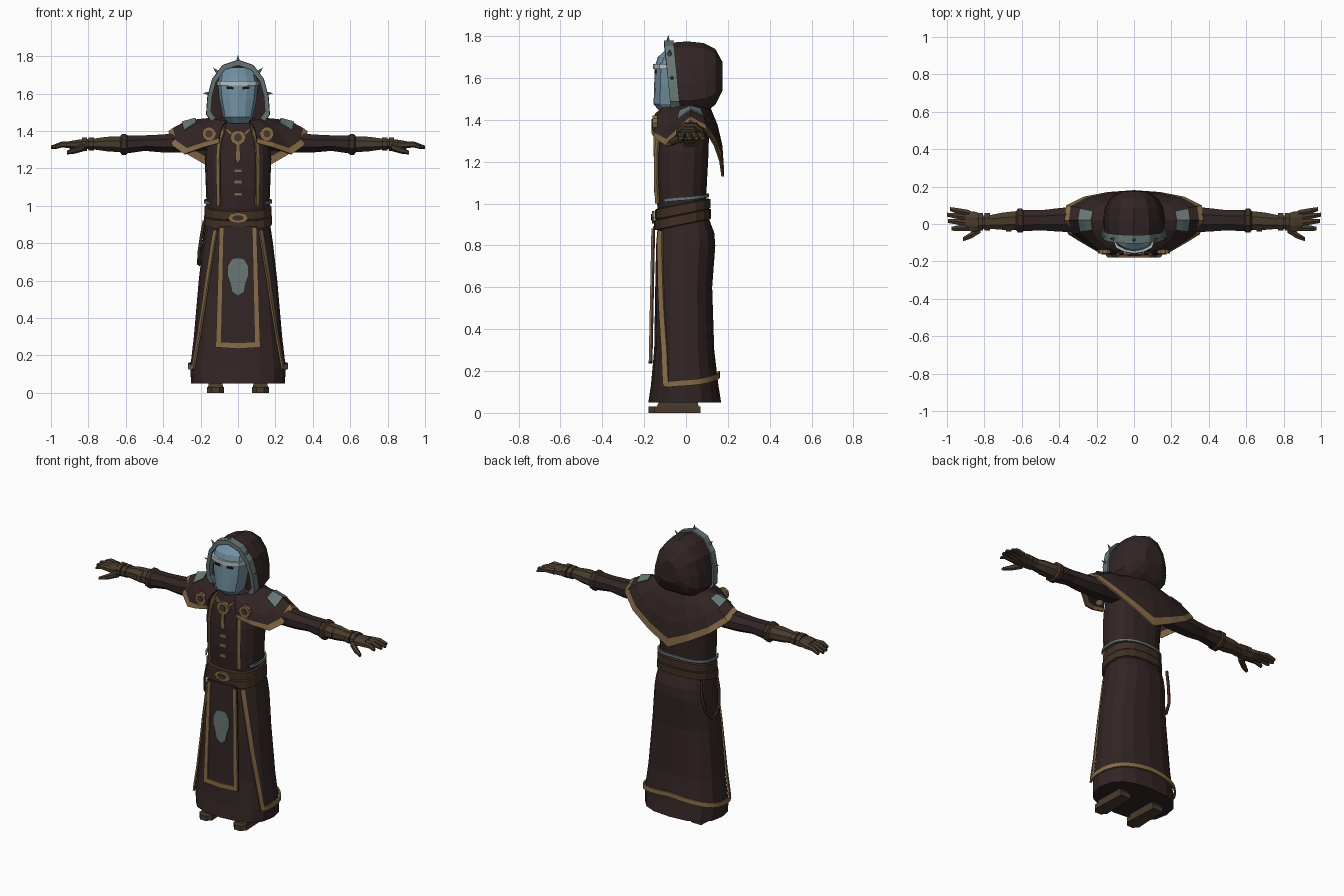
import bpy, bmesh, math
from mathutils import Vector

if "Cube" in bpy.data.objects:
    bpy.data.objects.remove(bpy.data.objects["Cube"])


def material(name, r, g, b):
    lin = [((c / 255 + 0.055) / 1.055) ** 2.4 for c in (r, g, b)]
    m = bpy.data.materials.new(name)
    m.diffuse_color = (*lin, 1)
    m.use_nodes = True
    m.node_tree.nodes["Principled BSDF"].inputs["Base Color"].default_value = m.diffuse_color
    return m


ROBE = material("dark_robe", 50, 37, 36)
GOLD = material("tan_trim", 134, 107, 72)
LEATHER = material("brown_leather", 72, 58, 44)
BELT = material("belt_brown", 64, 47, 37)
MASK = material("steel_blue", 114, 145, 162)
GREY = material("grey_green", 102, 118, 116)
PALE = material("pale_grey", 180, 192, 198)
DARK = material("near_black", 24, 19, 19)


def loft(name, rings, mat, closed=True, cap=True, mirror=False, thick=0):
    """Skin a list of point rings into one mesh."""
    bm = bmesh.new()
    rows = [[bm.verts.new(p) for p in r] for r in rings]
    n = len(rows[0])
    for a, b in zip(rows, rows[1:]):
        for i in range(n if closed else n - 1):
            j = (i + 1) % n
            bm.faces.new((a[i], a[j], b[j], b[i]))
    if closed and cap:
        bm.faces.new(rows[0])
        bm.faces.new(rows[-1])
    bmesh.ops.recalc_face_normals(bm, faces=bm.faces)
    me = bpy.data.meshes.new(name)
    bm.to_mesh(me)
    bm.free()
    ob = bpy.data.objects.new(name, me)
    bpy.context.collection.objects.link(ob)
    me.materials.append(mat)
    if thick:
        s = ob.modifiers.new("thickness", 'SOLIDIFY')
        s.thickness, s.offset = thick, 0
    if mirror:
        ob.modifiers.new("mirror", 'MIRROR')
    return ob


def spow(v):
    return math.copysign(abs(v) ** 0.8, v)


def level(levels, z):
    """Interpolate (half width, front y, back y) at height z."""
    z = min(max(z, levels[0][0]), levels[-1][0])
    for a, b in zip(levels, levels[1:]):
        if z <= b[0]:
            t = (z - a[0]) / (b[0] - a[0])
            return [a[k] + (b[k] - a[k]) * t for k in (1, 2, 3)]


def surf(levels, a, z, off=0.0):
    hx, yf, yb = level(levels, z)
    return Vector(((hx + off) * spow(math.sin(a)),
                   (yf + yb) / 2 - ((yb - yf) / 2 + off) * spow(math.cos(a)), z))


def body(name, levels, mat, n=16):
    return loft(name, [[surf(levels, 2 * math.pi * i / n, l[0]) for i in range(n)] for l in levels], mat)


def ribbon(name, levels, path, mat, width=0.028, mirror=True, off=0.008):
    """Trim strip lying on a body; path holds (angle in degrees, z)."""
    pts = []
    for (a, z), (b, w) in zip(path, path[1:]):
        pts += [surf(levels, math.radians(a + (b - a) * k / 14), z + (w - z) * k / 14, off) for k in range(14)]
    pts.append(surf(levels, math.radians(path[-1][0]), path[-1][1], off))
    rows = []
    for i, p in enumerate(pts):
        t = (pts[min(i + 1, len(pts) - 1)] - pts[max(i - 1, 0)]).normalized()
        out = Vector((p.x, p.y + 0.01, 0)).normalized()
        side = t.cross(out).normalized() * width / 2
        rows.append([p - side, p + side])
    return loft(name, rows, mat, closed=False, mirror=mirror, thick=0.01)


def limb(name, sections, mat, n=8, mirror=True):
    """Tube along x from (x, y, z, radius y, radius z)."""
    return loft(name, [[(x, y + ry * math.cos(2 * math.pi * (i + .5) / n), z + rz * math.sin(2 * math.pi * (i + .5) / n))
                        for i in range(n)] for x, y, z, ry, rz in sections], mat, mirror=mirror)


def plate(name, outline, y, mat, thick=0.008, mirror=False, slope=0.0):
    """Front facing slab from an (x, z) outline."""
    return loft(name, [[(x, y + slope * z + d, z) for x, z in outline] for d in (0, -thick)], mat, mirror=mirror)


def disc(x, z, rx, rz, n=10):
    return [(x + rx * math.cos(2 * math.pi * i / n), z + rz * math.sin(2 * math.pi * i / n)) for i in range(n)]


# Skirt and torso
SKIRT = [(.05, .25, -.18, .168), (.13, .256, -.168, .155), (.3, .236, -.152, .135), (.6, .21, -.147, .125),
         (.8, .187, -.143, .14), (.86, .178, -.138, .135), (.94, .165, -.13, .105)]
TORSO = [(.9, .165, -.13, .1), (1.0, .168, -.138, .095), (1.1, .172, -.145, .1), (1.25, .178, -.143, .108),
         (1.36, .165, -.13, .11), (1.43, .13, -.105, .1), (1.47, .09, -.08, .08)]
body("skirt", SKIRT, ROBE)
body("torso", TORSO, ROBE)
ribbon("skirt_trim", SKIRT, [(36, .87), (48, .5), (63, .135), (110, .15), (180, .185)], GOLD)
ribbon("jacket_hem", TORSO, [(55, 1.015), (120, 1.03), (180, 1.04)], GREY, 0.016)
ribbon("jacket_front_trim", TORSO, [(30, 1.0), (29, 1.2), (29, 1.32), (26, 1.39), (30, 1.45)], GOLD, 0.022, off=.012)

# Hanging front panel with frame and emblem
plate("front_panel", [(-.118, .245), (0, .235), (.118, .245), (.1, .89), (-.1, .89)], -.165, ROBE, .01, slope=.02)
plate("panel_side_trim", [(.092, .25), (.119, .25), (.1, .88), (.078, .88)], -.175, GOLD, mirror=True, slope=.02)
plate("panel_bottom_trim", [(-.119, .243), (0, .235), (.119, .243), (.119, .272), (0, .265), (-.119, .272)],
      -.175, GOLD, slope=.02)
plate("panel_emblem", [(0, .52), (.03, .54), (.04, .59), (.055, .63), (.052, .68), (.03, .715), (0, .72),
                       (-.03, .715), (-.052, .68), (-.055, .63), (-.04, .59), (-.03, .54)], -.175, GREY, .006, slope=.02)


# Tilted belts, buckle and hanging strap
def belt(name, z, off):
    rings = []
    for dz, o in ((-.027, 0), (-.022, off), (.022, off), (.027, 0)):
        ring = [surf([(.8, .165, -.135, .102), (1.1, .165, -.135, .102)], 2 * math.pi * i / 16, z + dz, o) for i in range(16)]
        rings.append([(p.x, p.y, p.z + .2 * (p.y + .01)) for p in ring])
    loft(name, rings, BELT)


belt("lower_belt", .925, .018)
belt("upper_belt", .975, .014)
plate("buckle", disc(0, .935, .055, .03, 8), -.15, GOLD, .012)
plate("buckle_centre", disc(0, .935, .032, .015, 8), -.161, BELT, .006)
cu = bpy.data.curves.new("hanging_strap", 'CURVE')
cu.dimensions, cu.bevel_depth, cu.bevel_resolution = '3D', .009, 0
sp = cu.splines.new('POLY')
strap = [(-.17, .09, .93), (-.18, .095, .82), (-.195, .08, .73), (-.207, .04, .685), (-.21, 0, .69),
         (-.208, -.035, .75), (-.195, -.05, .84), (-.18, -.05, .92)]
sp.points.add(len(strap) - 1)
for q, p in zip(sp.points, strap):
    q.co = (*p, 1)
cu.materials.append(BELT)
bpy.context.collection.objects.link(bpy.data.objects.new("hanging_strap", cu))

# Shoulder mantle, lowest row is the trim
neck = [(.06, -.115, 1.45), (.10, -.1, 1.455), (.13, -.06, 1.46), (.14, -.02, 1.465), (.14, .02, 1.465),
        (.13, .05, 1.465), (.11, .08, 1.46), (.06, .1, 1.46), (0, .11, 1.46)]
hem = [(.10, -.158, 1.335), (.19, -.145, 1.31), (.285, -.09, 1.275), (.35, -.05, 1.32), (.368, .02, 1.395),
       (.36, .095, 1.35), (.27, .14, 1.275), (.14, .165, 1.2), (0, .175, 1.13)]
rows = []
for t in (0, .3, .6, .86, 1):
    row = []
    for a, b in zip(neck, hem):
        p = Vector(a).lerp(Vector(b), t)
        o = Vector((0 if b[0] == 0 else p.x, p.y, 0)).normalized() * .02 + Vector((0, 0, .015))
        row.append(p + o * math.sin(math.pi * t))
    rows.append(row)
mantle = loft("mantle", rows, ROBE, closed=False, mirror=True, thick=.012)
mantle.data.materials.append(GOLD)
for f in mantle.data.polygons:
    f.material_index = int(f.index >= 3 * 8)
# Grey shoulder patches follow the mantle surface
patch = [[rows[1][i].lerp(rows[2][i], t) + Vector((.004, 0, .011)) for i in range(3, 6)] for t in (.0, .5, 1.0)]
loft("shoulder_patch", patch, GREY, closed=False, mirror=True, thick=.006)

# Chest ornaments
plate("brooch", disc(.155, 1.385, .037, .037), -.137, GOLD, .022, mirror=True)
plate("brooch_centre", disc(.155, 1.385, .02, .02, 8), -.158, LEATHER, .006, mirror=True)
plate("medallion", disc(0, 1.365, .042, .04), -.135, GOLD, .02)
plate("medallion_centre", disc(0, 1.365, .022, .022, 8), -.154, LEATHER, .006)
plate("pendant", [(0, 1.225), (.014, 1.25), (.01, 1.33), (-.01, 1.33), (-.014, 1.25)], -.146, GOLD, .01)
plate("collar_link", [(.03, 1.37), (.065, 1.40), (.065, 1.42), (.03, 1.39)], -.125, GOLD, .014, mirror=True)
for z in (1.185, 1.125, 1.06):
    plate("button", [(-.024, z - .008), (.024, z - .008), (.02, z + .012), (-.02, z + .012)], -.143, GOLD, .01)

# Arms, gauntlets and hands
limb("sleeve", [(.1, .02, 1.36, .07, .06), (.3, .025, 1.34, .075, .06), (.4, .022, 1.333, .068, .052),
                (.5, .02, 1.335, .058, .045), (.6, .018, 1.328, .062, .053)], ROBE)
limb("cuff", [(.59, .018, 1.328, .06, .052), (.6, .018, 1.328, .07, .06), (.62, .018, 1.328, .07, .06),
              (.63, .018, 1.328, .055, .046)], BELT)
limb("gauntlet", [(.62, .018, 1.328, .056, .046), (.7, .015, 1.33, .05, .042), (.78, .01, 1.33, .038, .03),
                  (.84, .01, 1.33, .04, .026)], LEATHER)
for x, r in ((.67, .055), (.785, .05), (.82, .052)):
    limb("wrist_strap", [(x - .014, .012, 1.33, r, r * .75), (x + .014, .012, 1.33, r, r * .75)], LEATHER)
limb("palm", [(.81, .01, 1.328, .045, .028), (.85, .012, 1.326, .058, .03), (.9, .018, 1.325, .058, .022)], LEATHER)
for y0, y1, x1 in ((.058, .08, .985), (.033, .05, 1.0), (.007, .016, .995), (-.02, -.025, .975)):
    limb("finger", [(.88, y0, 1.325, .019, .019), (.94, (y0 + y1) / 2, 1.328, .018, .016),
                    (x1, y1, 1.312, .012, .009)], LEATHER, 6)
limb("thumb", [(.82, -.025, 1.315, .025, .022), (.87, -.06, 1.297, .02, .018), (.915, -.082, 1.284, .012, .01)], LEATHER, 6)

# Hood with spiked rim
half = [(0, 1.775), (.08, 1.748), (.135, 1.675), (.16, 1.58), (.166, 1.49), (.13, 1.44), (.07, 1.42)]
arch = [(-x, z) for x, z in half[:0:-1]] + half
MID = 1.59


def rim_y(z):
    return -.085 + (1.78 - z) * .1


loft("hood", [[(x * s, y + (rim_y(z) + .065) * k, MID + dz + (z - MID) * s) for x, z in arch]
              for y, s, dz, k in ((-.045, .97, 0, 1), (.02, 1.0, 0, .6), (.09, .93, .005, .3),
                                  (.14, .75, .01, 0), (.175, .38, .015, 0))], ROBE)
loft("hood_rim", [[(x * s, rim_y(z) + d, MID + (z - MID) * s) for s, d in ((.87, -.02), (1.02, -.02), (1.03, .025), (.9, .025))]
                  for x, z in arch], GREY)
for x, z in ((0, 1.775), (.112, 1.715), (-.112, 1.715), (.156, 1.6), (-.156, 1.6)):
    d = Vector((x, 0, z - MID)).normalized()
    bpy.ops.mesh.primitive_cone_add(vertices=5, radius1=.014, radius2=0, depth=.045,
                                    location=Vector((x, rim_y(z), z)) + d * .01, rotation=d.to_track_quat('Z', 'Y').to_euler())
    bpy.context.object.name = "rim_spike"
    bpy.context.object.data.materials.append(GREY)


# Face mask with brow band and eye slits
def face_ring(z, hx, yf, o=0.0):
    h = [(1, -.045), (1, -.075), (.85, yf + .03), (.45, yf + .008)]
    right = [((hx + o) * k, y - o, z) for k, y in h]
    return right + [(0, yf - o, z)] + [(-x, y, w) for x, y, w in right[::-1]]


loft("mask", [face_ring(*r) for r in ((1.44, .055, -.125), (1.475, .08, -.155), (1.57, .1, -.152),
                                      (1.65, .108, -.15), (1.7, .098, -.135), (1.74, .065, -.09))], MASK)
loft("brow_band", [face_ring(z, .106, -.15, .007) for z in (1.642, 1.668)], PALE)
plate("eye_slit", [(.025, 1.622), (.062, 1.626), (.062, 1.638), (.025, 1.636)], -.14, DARK, .009, mirror=True)

# Boots
loft("boot", [[(x, y * 1.0, z) for x, y in ((.075, -.15), (.1, -.18), (.14, -.18), (.165, -.15), (.155, .07), (.085, .07))]
              for z in (0, .03)], LEATHER, mirror=True)
loft("boot_upper", [[(.12 + (x - .12) * s, y * s, z) for x, y in ((.08, -.14), (.16, -.14), (.155, .06), (.085, .06))]
                    for z, s in ((.03, 1), (.06, .9), (.12, .8))], LEATHER, mirror=True)
